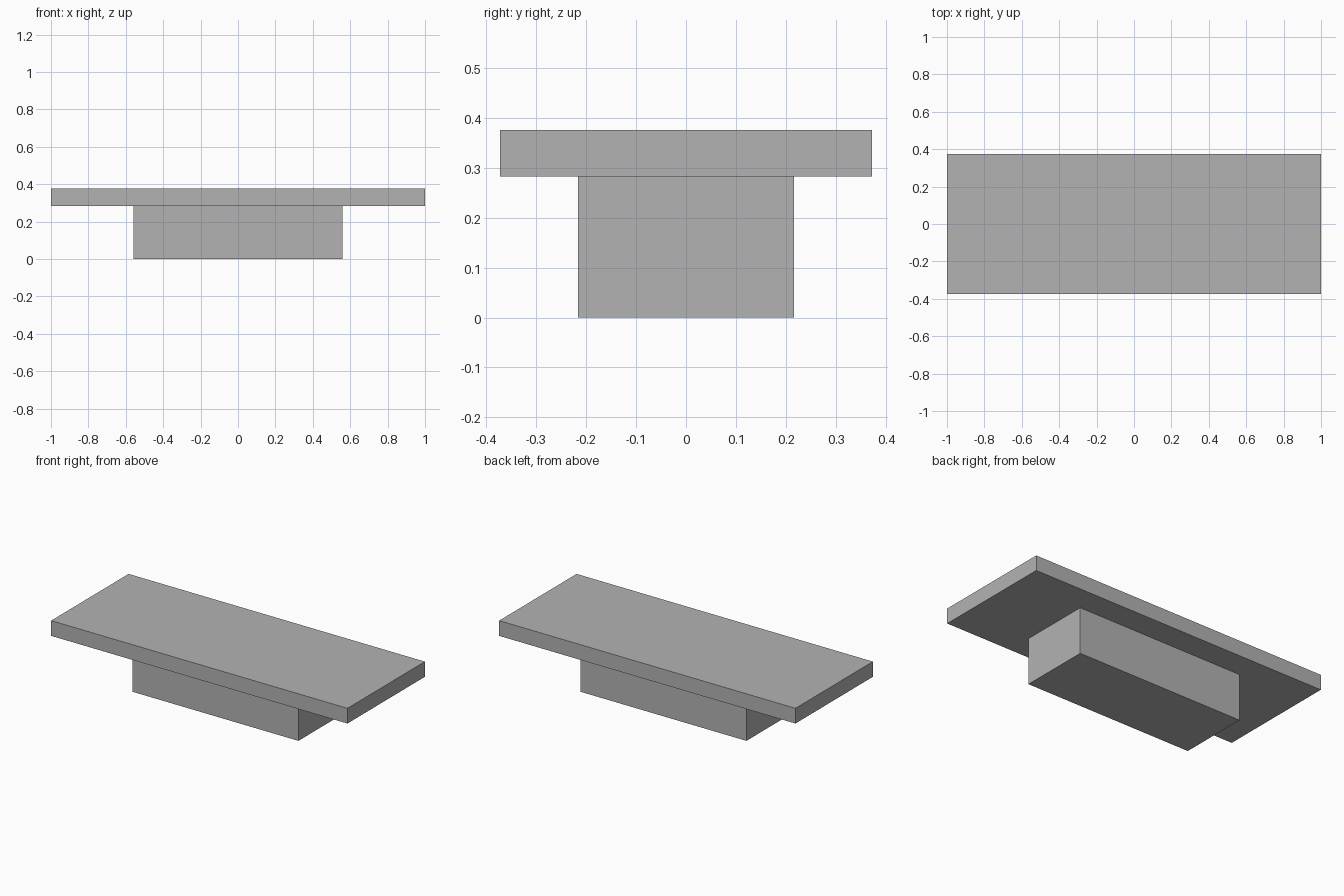
import bpy

if "Cube" in bpy.data.objects:
    bpy.data.objects.remove(bpy.data.objects["Cube"])

grey = bpy.data.materials.new("plain grey")
grey.diffuse_color = (0.45, 0.45, 0.45, 1.0)
grey.use_nodes = True
grey.node_tree.nodes["Principled BSDF"].inputs["Base Color"].default_value = grey.diffuse_color


def box(name, half_x, half_y, z0, z1):
    """Axis-aligned block centred on x = y = 0."""
    bpy.ops.mesh.primitive_cube_add(size=2, location=(0, 0, (z0 + z1) / 2))
    obj = bpy.context.object
    obj.name = name
    obj.scale = (half_x, half_y, (z1 - z0) / 2)
    bpy.ops.object.transform_apply(location=False, rotation=False, scale=True)
    obj.data.materials.append(grey)
    return obj


# Pedestal block
box("base", 0.56, 0.217, 0.0, 0.283)
# Wide slab on top
box("table_top", 1.0, 0.373, 0.283, 0.376)
